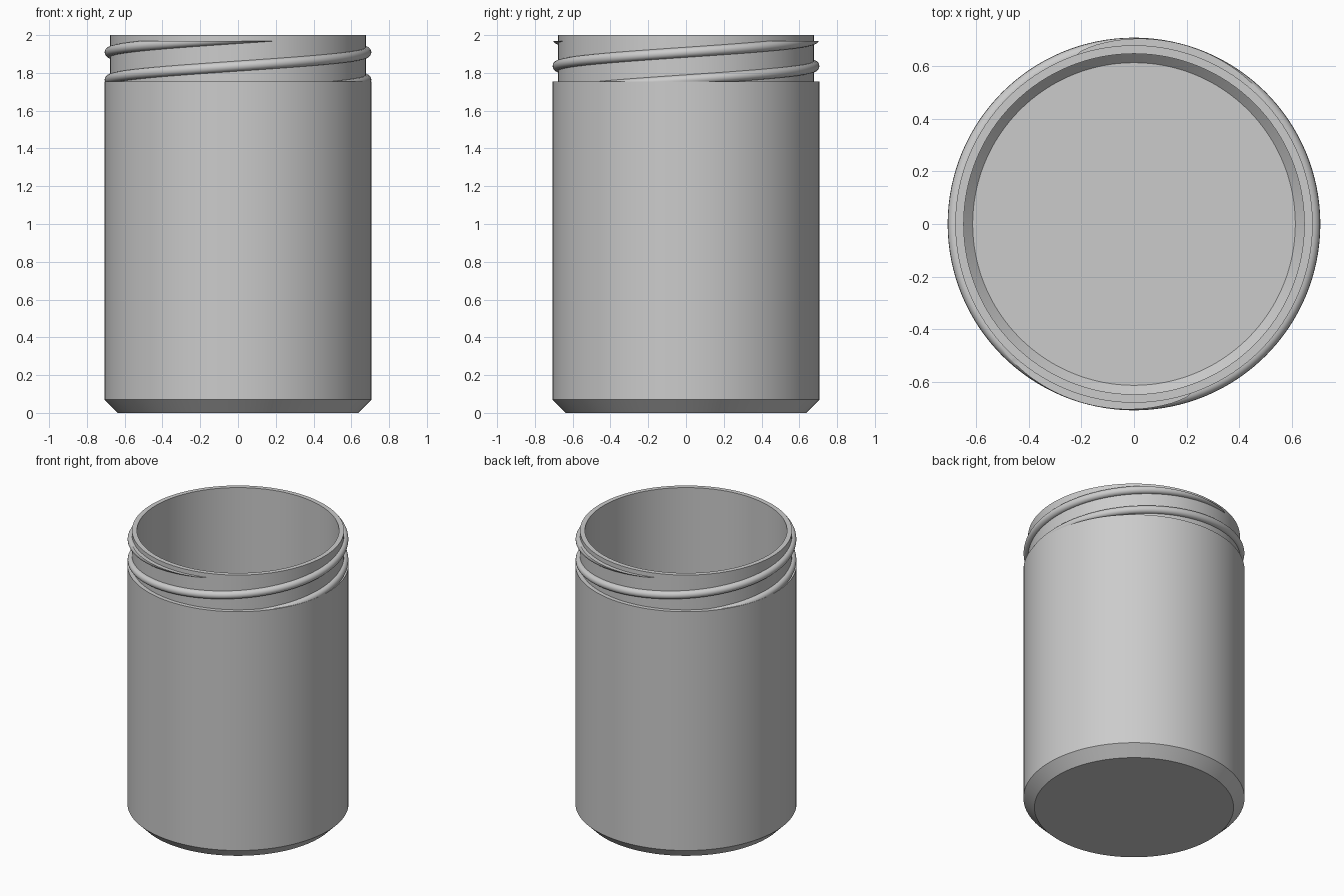
import bpy
import bmesh
import math
from mathutils import Vector

cube = bpy.data.objects.get("Cube")
if cube:
    bpy.data.objects.remove(cube, do_unlink=True)

grey = bpy.data.materials.new("plain_grey")
grey.use_nodes = True
GREY = (0.6, 0.6, 0.6, 1.0)
grey.diffuse_color = GREY
grey.node_tree.nodes["Principled BSDF"].inputs["Base Color"].default_value = GREY

HEIGHT = 2.0
BODY_R, NECK_R, BORE_R = 0.707, 0.678, 0.646
SHOULDER = 1.755
CHAMFER = 0.07
FLOOR_Z, FLOOR_R = 0.06, 0.612


def finish(bm, name):
    bmesh.ops.recalc_face_normals(bm, faces=bm.faces)
    mesh = bpy.data.meshes.new(name)
    bm.to_mesh(mesh)
    bm.free()
    mesh.materials.append(grey)
    obj = bpy.data.objects.new(name, mesh)
    bpy.context.collection.objects.link(obj)
    bpy.ops.object.select_all(action='DESELECT')
    obj.select_set(True)
    bpy.context.view_layer.objects.active = obj
    bpy.ops.object.shade_smooth_by_angle(angle=math.radians(30))
    return obj


# Jar shell: one profile from outer base centre to inner floor centre, spun round z
def build_shell(steps=128):
    profile = [
        (0, 0), (BODY_R - CHAMFER, 0), (BODY_R, CHAMFER), (BODY_R, SHOULDER),
        (NECK_R, SHOULDER), (NECK_R, HEIGHT), (BORE_R, HEIGHT),
        (BORE_R, FLOOR_Z + BORE_R - FLOOR_R), (FLOOR_R, FLOOR_Z), (0, FLOOR_Z),
    ]
    bm = bmesh.new()
    verts = [bm.verts.new((r, 0, z)) for r, z in profile]
    edges = [bm.edges.new(pair) for pair in zip(verts, verts[1:])]
    bmesh.ops.spin(bm, geom=verts + edges, cent=(0, 0, 0), axis=(0, 0, 1),
                   angle=math.tau, steps=steps, use_merge=True)
    bmesh.ops.remove_doubles(bm, verts=bm.verts, dist=0.0001)
    return finish(bm, "jar_shell")


# Screw thread: half-round ridge swept up a helix, trimmed flat at both ends
def build_thread(name, start):
    half, rise, mid = 0.027, 0.146, 1.836
    section = [(NECK_R - 0.015, -half)]
    for i in range(11):
        a = math.radians(-90 + 18 * i)
        section.append((NECK_R + 0.001 + half * math.cos(a), half * math.sin(a)))
    section.append((NECK_R - 0.015, half))

    bm = bmesh.new()
    rings = []
    for i in range(-64, 97):
        t = i / 64                      # half turns from the middle
        a = start + math.pi * t
        rings.append([bm.verts.new((r * math.cos(a), r * math.sin(a), mid + rise * t + z))
                      for r, z in section])
    n = len(section)
    for low, high in zip(rings, rings[1:]):
        for j in range(n):
            k = (j + 1) % n
            bm.faces.new((low[j], low[k], high[k], high[j]))
    bm.faces.new(rings[0])
    bm.faces.new(rings[-1])

    for level, side in ((SHOULDER - 0.005, -1), (1.97, 1)):
        cut = bmesh.ops.bisect_plane(
            bm, geom=bm.verts[:] + bm.edges[:] + bm.faces[:],
            plane_co=Vector((0, 0, level)), plane_no=Vector((0, 0, side)),
            clear_outer=True)
        rim = [e for e in cut["geom_cut"] if isinstance(e, bmesh.types.BMEdge)]
        caps = bmesh.ops.holes_fill(bm, edges=rim, sides=0)["faces"]
        bmesh.ops.triangulate(bm, faces=caps)
    return finish(bm, name)


build_shell()
build_thread("front_thread", -math.pi / 2)
build_thread("back_thread", math.pi / 2)
